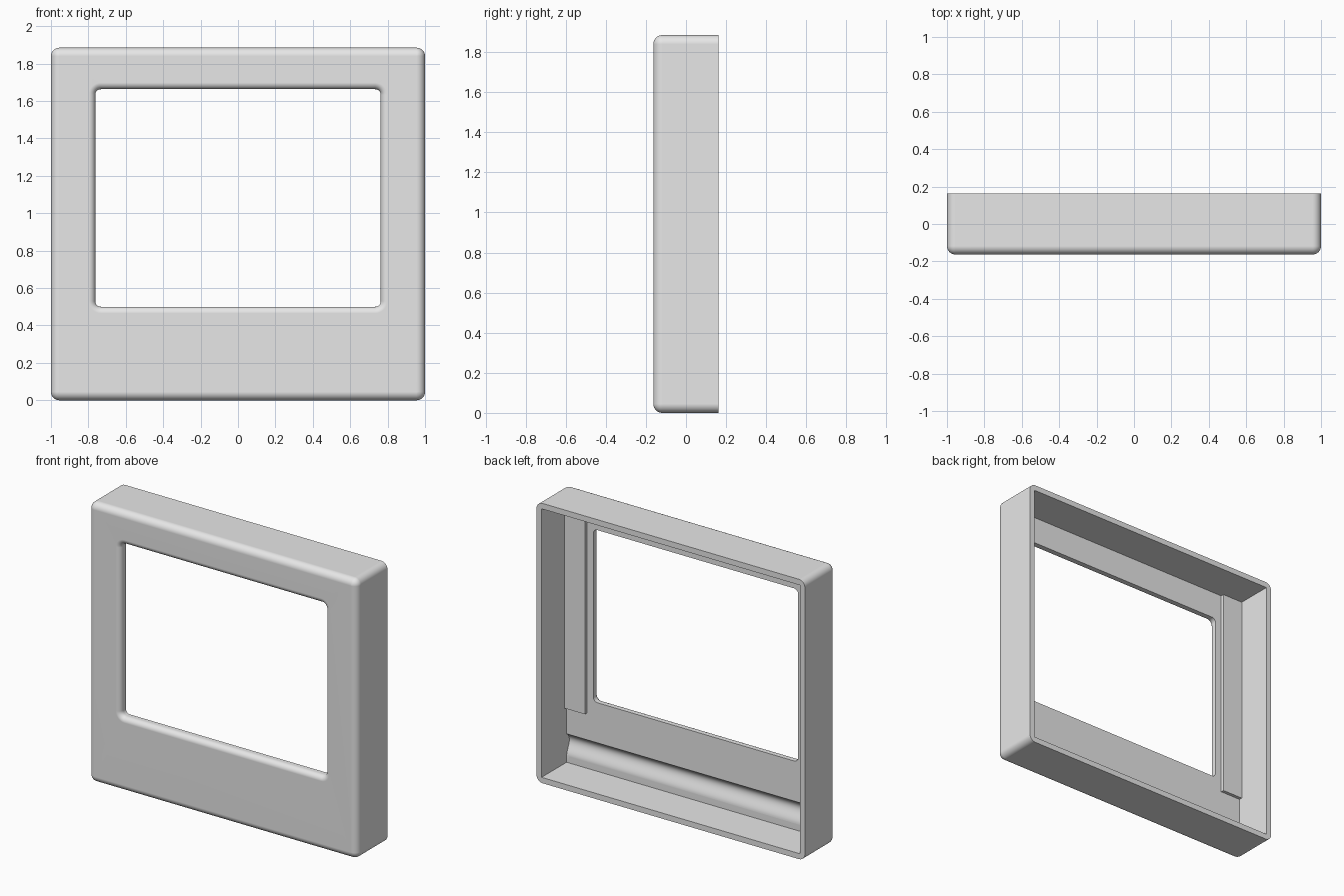
import bpy, bmesh
from math import sin, cos, pi

if "Cube" in bpy.data.objects:
    bpy.data.objects.remove(bpy.data.objects["Cube"], do_unlink=True)

# Main dimensions
HEIGHT, FRONT, BACK = 1.885, -0.163, 0.163
WALL, PANEL_BACK = 0.038, -0.103
EDGE_R, LIP_R, STEPS = 0.045, 0.035, 8
WIN_X, WIN_LOW, WIN_HIGH, WIN_R = 0.763, 0.5, 1.663, 0.03
INNER_X = 1 - WALL

grey = bpy.data.materials.new("light_grey")
grey.use_nodes = True
colour = (0.8, 0.8, 0.8, 1)
grey.diffuse_color = colour
grey.node_tree.nodes["Principled BSDF"].inputs["Base Color"].default_value = colour


def make_object(name, bm):
    bmesh.ops.recalc_face_normals(bm, faces=bm.faces)
    mesh = bpy.data.meshes.new(name)
    bm.to_mesh(mesh)
    bm.free()
    mesh.materials.append(grey)
    obj = bpy.data.objects.new(name, mesh)
    bpy.context.collection.objects.link(obj)
    return obj


def rounded_rect(y, half, low, high, radius):
    """Outline in the xz plane with four rounded corners."""
    r = max(radius, 0)
    corners = [(half - r, high - r), (r - half, high - r),
               (r - half, low + r), (half - r, low + r)]
    points = []
    for i, (cx, cz) in enumerate(corners):
        for k in range(STEPS + 1):
            a = (i + k / STEPS) * pi / 2
            points.append((cx + r * cos(a), y, cz + r * sin(a)))
    return points


def window(y, grow):
    return rounded_rect(y, WIN_X + grow, WIN_LOW - grow, WIN_HIGH + grow, WIN_R + grow)


def cavity(y):
    return rounded_rect(y, INNER_X, WALL, HEIGHT - WALL, 0)


# Frame: outer shell, rounded front, window lip, panel back and inner walls
rings = [rounded_rect(BACK, 1, 0, HEIGHT, EDGE_R)]
angles = [k / STEPS * pi / 2 for k in range(STEPS + 1)]
for a in angles:
    inset = EDGE_R * (1 - cos(a))
    rings.append(rounded_rect(FRONT + EDGE_R * (1 - sin(a)), 1 - inset,
                              inset, HEIGHT - inset, EDGE_R - inset))
for a in angles:
    rings.append(window(FRONT + LIP_R * (1 - cos(a)), LIP_R * (1 - sin(a))))
rings += [window(PANEL_BACK, 0), cavity(PANEL_BACK), cavity(BACK)]

bm = bmesh.new()
loops = [[bm.verts.new(p) for p in ring] for ring in rings]
for one, two in zip(loops, loops[1:] + loops[:1]):
    for i in range(len(one)):
        j = (i + 1) % len(one)
        bm.faces.new((one[i], one[j], two[j], two[i]))
bmesh.ops.remove_doubles(bm, verts=bm.verts, dist=1e-5)
frame = make_object("frame", bm)

# Groove along the bottom of the panel's inner face
bm = bmesh.new()
profile = [(PANEL_BACK + 0.02, 0.08), (PANEL_BACK + 0.02, 0.23)]
for k in range(17):
    t = k / 16
    profile.append((PANEL_BACK - 0.2 * t * (1 - t) ** 2, 0.23 - 0.15 * t))
base = bm.faces.new([bm.verts.new((-INNER_X, y, z)) for y, z in profile])
side = bmesh.ops.extrude_face_region(bm, geom=[base])["geom"]
bmesh.ops.translate(bm, vec=(2 * INNER_X, 0, 0),
                    verts=[v for v in side if isinstance(v, bmesh.types.BMVert)])
cutter = make_object("groove_cutter", bm)
cutter.hide_render = True

bpy.ops.object.select_all(action='DESELECT')
bpy.context.view_layer.objects.active = frame
frame.select_set(True)
cut = frame.modifiers.new("groove", 'BOOLEAN')
cut.operation, cut.solver, cut.object = 'DIFFERENCE', 'EXACT', cutter
bpy.ops.object.modifier_apply(modifier=cut.name)
bpy.data.objects.remove(cutter, do_unlink=True)
bpy.ops.object.shade_smooth_by_angle(angle=pi / 6)
weighted = frame.modifiers.new("clean_shading", 'WEIGHTED_NORMAL')
weighted.keep_sharp = True

# Raised strips beside the window, inside the frame
for name, sign in (("left_strip", 1), ("right_strip", -1)):
    low, high = (0.81, PANEL_BACK - 0.01, 0.41), (INNER_X + 0.005, PANEL_BACK + 0.022, HEIGHT - WALL + 0.005)
    bm = bmesh.new()
    bmesh.ops.create_cube(bm, size=1)
    for v in bm.verts:
        v.co = [(a + b) / 2 + c * (b - a) for a, b, c in zip(low, high, v.co)]
        v.co.x *= sign
    make_object(name, bm)
